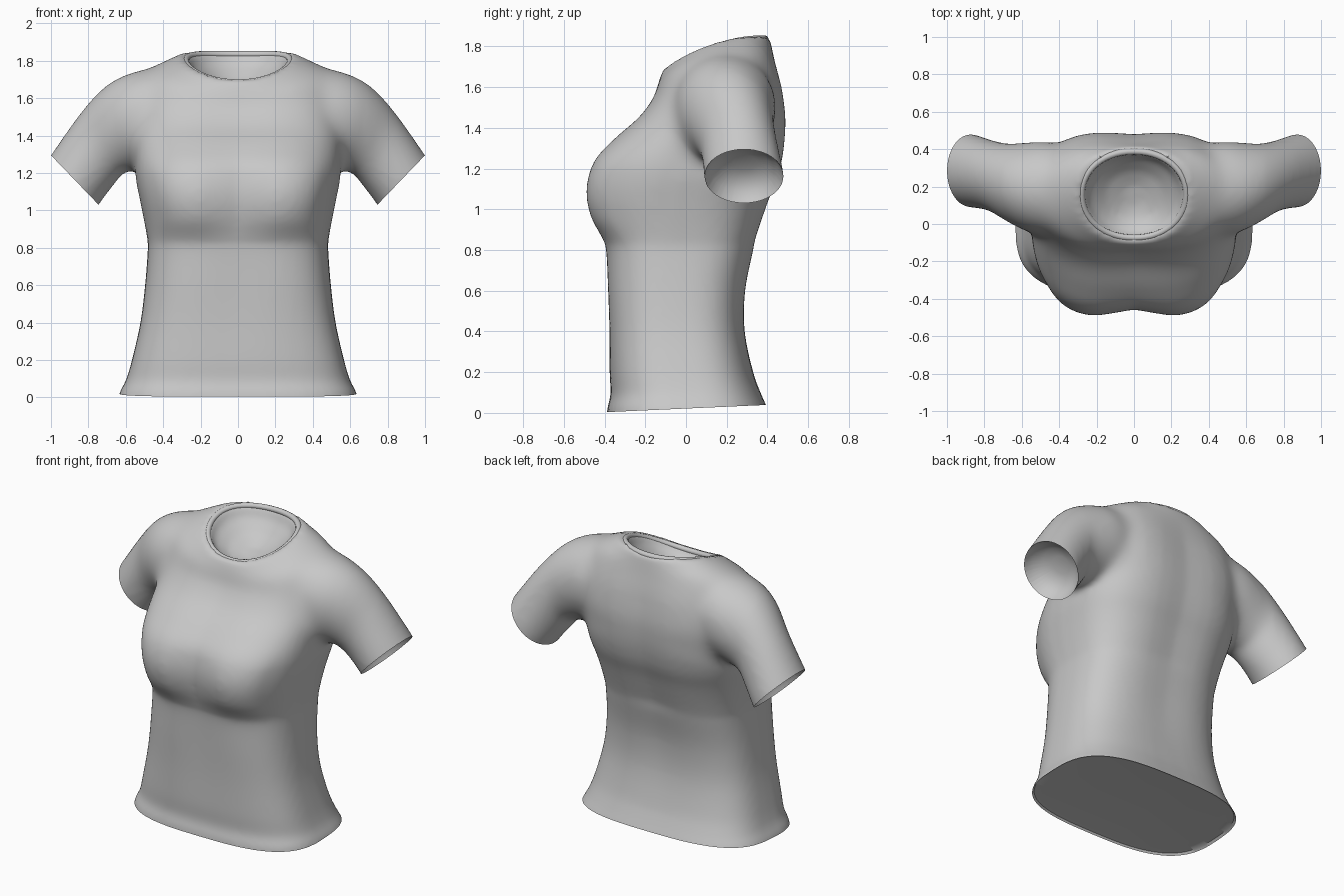
import bpy, bmesh, math
from mathutils import Vector

if "Cube" in bpy.data.objects:
    bpy.data.objects.remove(bpy.data.objects["Cube"])

N = 56
fabric = bpy.data.materials.new("grey fabric")
fabric.diffuse_color = (0.58, 0.58, 0.58, 1)
fabric.use_nodes = True
fabric.node_tree.nodes["Principled BSDF"].inputs["Base Color"].default_value = fabric.diffuse_color


def smooth_rows(rows, steps=4):
    """Catmull-Rom interpolation between section rows."""
    out = []
    for i in range(len(rows) - 1):
        p = [rows[max(0, min(len(rows) - 1, i + k))] for k in (-1, 0, 1, 2)]
        for s in range(steps):
            t = s / steps
            out.append([0.5 * (2 * b + (c - a) * t + (2 * a - 5 * b + 4 * c - d) * t * t
                               + (3 * b - a - 3 * c + d) * t ** 3) for a, b, c, d in zip(*p)])
    return out + [list(rows[-1])]


def torso_ring(zf, zb, lift, a, yf, yb, n, dip):
    """Tilted superellipse with a front centre dip and a shallow spine groove."""
    pts, yc = [], (yf + yb) / 2
    for i in range(N):
        t = 2 * math.pi * i / N
        c, s = math.cos(t), math.sin(t)
        e = 2 / (n if s < 0 else min(n, 3.0))
        x = a * math.copysign(abs(c) ** e, c)
        y = yc + (yb - yf) / 2 * math.copysign(abs(s) ** e, s)
        if s < 0:
            y += dip * math.exp(-(x / 0.17) ** 2) * abs(s)
            x *= 1 - 1.6 * dip * min(1, -2 * s)
        else:
            y -= 0.018 * math.exp(-(x / 0.14) ** 2) * s * min(1, abs(dip) * 60)
        u = (y - yf) / (yb - yf)
        pts.append(Vector((x, y, zf + (zb - zf) * u + lift * c * c)))
    return pts


def sleeve_ring(side, tx, tz, bx, bz, yf, yb):
    """Oval spanned by a top point, a bottom point and front/back limits."""
    mid = Vector(((tx + bx) / 2, (yf + yb) / 2, (tz + bz) / 2))
    up = Vector(((tx - bx) / 2, 0, (tz - bz) / 2))
    pts = []
    for i in range(N):
        t = 2 * math.pi * i / N
        p = mid + up * math.sin(t) + Vector((0, (yb - yf) / 2 * math.cos(t), 0))
        pts.append(Vector((p.x * side, p.y, p.z)))
    return pts


def loft(bm, rings):
    vs = [[bm.verts.new(p) for p in r] for r in rings]
    for r, q in zip(vs, vs[1:]):
        for i in range(N):
            j = (i + 1) % N
            bm.faces.new((r[i], r[j], q[j], q[i]))
    bm.faces.new(vs[0][::-1])
    bm.faces.new(vs[-1])


# Torso sections: z front, z back, side lift, half width, y front, y back, squareness, dip
torso = smooth_rows([
    (-.07, -.07, 0, .645, -.39, .42, 3.0, 0),
    (.02, .02, 0, .635, -.387, .40, 3.0, 0),
    (.09, .09, 0, .60, -.37, .37, 3.0, 0),
    (.2, .2, 0, .567, -.375, .33, 3.0, 0),
    (.4, .4, 0, .522, -.38, .292, 3.0, .005),
    (.6, .6, 0, .497, -.39, .297, 3.0, .01),
    (.8, .8, 0, .482, -.40, .337, 3.0, .01),
    (.86, .86, 0, .487, -.425, .352, 3.0, .02),
    (.95, .95, 0, .503, -.48, .382, 3.2, .045),
    (1.05, 1.05, 0, .523, -.505, .417, 3.3, .05),
    (1.15, 1.15, 0, .543, -.499, .457, 3.2, .045),
    (1.25, 1.25, 0, .553, -.457, .482, 3.0, .03),
    (1.35, 1.35, 0, .56, -.36, .495, 2.8, .02),
    (1.45, 1.46, 0, .56, -.245, .497, 2.8, .02),
    (1.54, 1.6, .02, .54, -.175, .478, 2.7, .015),
    (1.62, 1.73, .055, .50, -.14, .44, 2.5, .005),
    (1.67, 1.81, .05, .39, -.118, .418, 2.2, 0),
    (1.70, 1.855, .045, .303, -.103, .408, 2.1, 0)])
rings = [torso_ring(*r) for r in torso]
# Hollow of the neck opening
for k, drop in ((.87, .01), (.78, .06), (.5, .11), (.2, .13)):
    c = Vector((0, .155, 1.765))
    rings.append([c + (p - c) * k - Vector((0, 0, drop)) for p in rings[len(torso) - 1]])

# Sleeve sections: top x, z, bottom x, z, y front, y back
sleeve = smooth_rows([
    (.34, 1.75, .34, 1.36, .02, .40),
    (.5, 1.755, .43, 1.27, -.055, .445),
    (.62, 1.72, .54, 1.215, -.04, .437),
    (.74, 1.635, .61, 1.20, .015, .43),
    (.86, 1.495, .67, 1.13, .07, .447),
    (1.0, 1.295, .745, 1.03, .09, .48),
    (1.07, 1.195, .80, .94, .10, .487)])

bm = bmesh.new()
loft(bm, rings)
for side in (1, -1):
    loft(bm, [sleeve_ring(side, *r) for r in sleeve])
bmesh.ops.recalc_face_normals(bm, faces=bm.faces)
mesh = bpy.data.meshes.new("shirt_body")
bm.to_mesh(mesh)
bm.free()
body = bpy.data.objects.new("shirt_body", mesh)
bpy.context.collection.objects.link(body)
bpy.context.view_layer.objects.active = body
body.select_set(True)

# Blend torso and sleeves into one cloth surface
m = body.modifiers.new("blend", 'REMESH')
m.mode, m.voxel_size = 'VOXEL', 0.018
s = body.modifiers.new("soften", 'SMOOTH')
s.factor, s.iterations = 0.5, 8
for name in ("blend", "soften"):
    bpy.ops.object.modifier_apply(modifier=name)

# Extra softening around the shoulder seams
seam = body.vertex_groups.new(name="seam")
for v in body.data.vertices:
    w = min(1, max(0, 1 - (abs(abs(v.co.x) - .5) - .08) / .12)) * min(1, max(0, (v.co.z - 1.2) / .12))
    if w > 0:
        seam.add([v.index], w, 'REPLACE')
s = body.modifiers.new("seam_soften", 'SMOOTH')
s.factor, s.iterations, s.vertex_group = 0.5, 60, "seam"
bpy.ops.object.modifier_apply(modifier="seam_soften")


def cut_opening(bm, point, normal, steps, keep):
    """Trim the chosen faces along a plane and close the opening with a hollow."""
    normal = Vector(normal).normalized()
    faces = [f for f in bm.faces if keep(f.calc_center_median())]
    geom = faces + list({e for f in faces for e in f.edges}) + list({v for f in faces for v in f.verts})
    res = bmesh.ops.bisect_plane(bm, geom=geom, dist=1e-4, plane_co=point,
                                 plane_no=normal, clear_outer=True)
    edges = [e for e in res["geom_cut"] if isinstance(e, bmesh.types.BMEdge) and e.is_boundary]
    face = bmesh.ops.edgeloop_fill(bm, edges=edges)["faces"][0]
    loop = list(face.verts)
    bm.faces.remove(face)
    c = sum((v.co for v in loop), Vector()) / len(loop)
    base = [v.co.copy() for v in loop]
    for k, depth in steps:
        new = [bm.verts.new(c + (p - c) * k - normal * depth) for p in base]
        for i in range(len(loop)):
            j = (i + 1) % len(loop)
            bm.faces.new((loop[i], loop[j], new[j], new[i]))
        loop = new
    bm.faces.new(loop)


bm = bmesh.new()
bm.from_mesh(body.data)
# Hem and sleeve openings
cut_opening(bm, (0, -.385, .004), (0, .045, -1), ((.98, .012), (.9, .015)),
            lambda p: p.z < .3)
for side in (1, -1):
    cut_opening(bm, (side * .872, .28, 1.162), (side * .265, 0, -.255),
                ((.96, .015), (.85, .05), (.6, .085), (.3, .1)),
                lambda p: p.x * side > .62 and p.z > .8)
bmesh.ops.recalc_face_normals(bm, faces=bm.faces)
bm.to_mesh(body.data)
bm.free()

# Neckband: rounded trim following the neck edge
path = torso_ring(1.683, 1.835, .04, .28, -.074, .388, 2.1, 0)
curve = bpy.data.curves.new("neckband", 'CURVE')
curve.dimensions = '3D'
curve.bevel_depth, curve.bevel_resolution = 0.018, 3
sp = curve.splines.new('POLY')
sp.points.add(N - 1)
for pt, p in zip(sp.points, path):
    pt.co = (*p, 1)
sp.use_cyclic_u = True
band = bpy.data.objects.new("neckband", curve)
bpy.context.collection.objects.link(band)
body.select_set(False)
band.select_set(True)
bpy.context.view_layer.objects.active = band
bpy.ops.object.convert(target='MESH')

for ob in (body, band):
    ob.data.materials.clear()
    ob.data.materials.append(fabric)
    bpy.ops.object.select_all(action='DESELECT')
    ob.select_set(True)
    bpy.context.view_layer.objects.active = ob
    bpy.ops.object.shade_smooth_by_angle(angle=math.radians(40))
